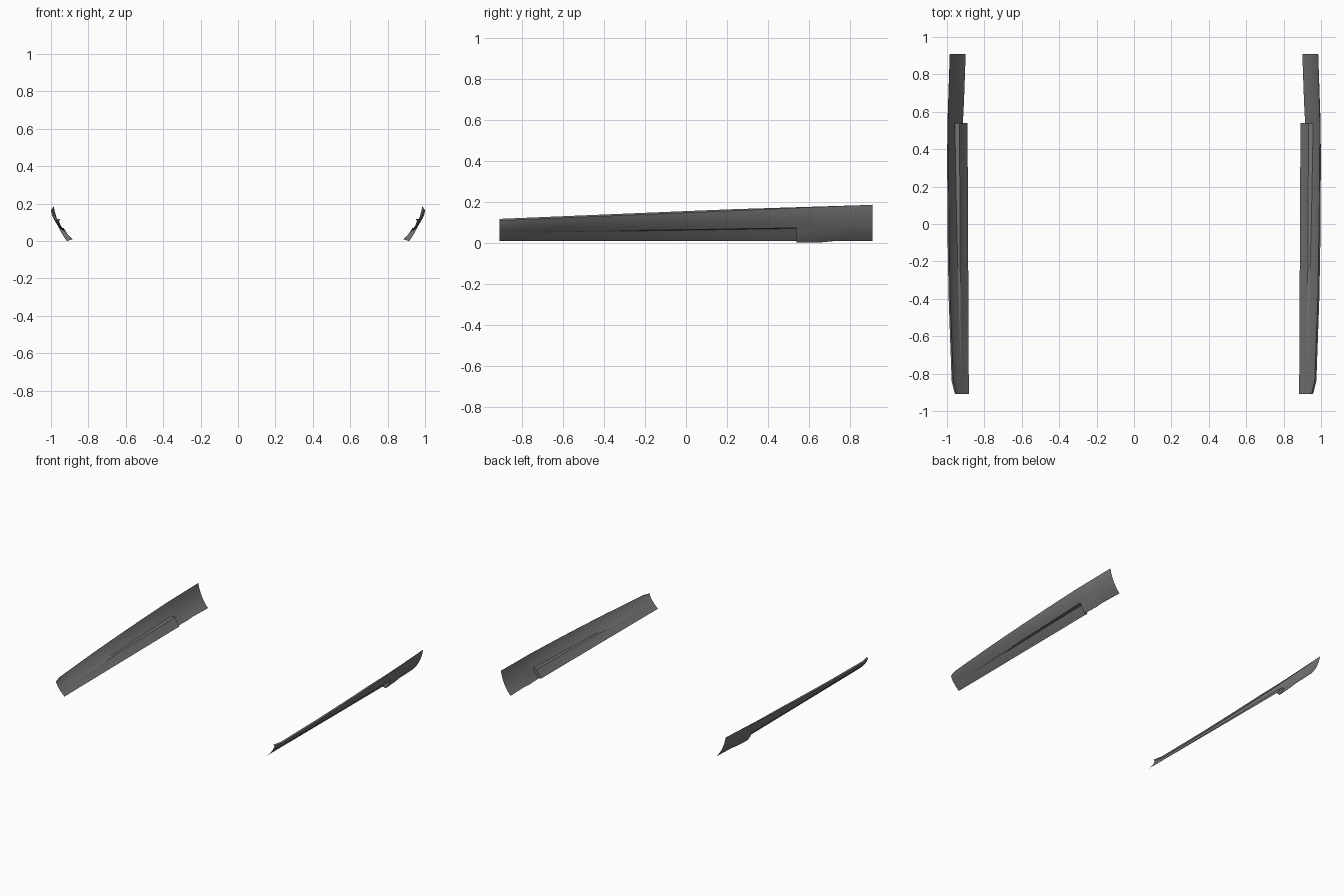
import bpy
import math

cube = bpy.data.objects.get("Cube")
if cube:
    bpy.data.objects.remove(cube, do_unlink=True)

grey = bpy.data.materials.new("dark grey plastic")
grey.use_nodes = True
grey.diffuse_color = (0.18, 0.18, 0.18, 1)
grey.node_tree.nodes["Principled BSDF"].inputs["Base Color"].default_value = (0.18, 0.18, 0.18, 1)

FRONT, STEP, BACK = -0.91, 0.54, 0.91


def interp(points, y):
    """Piecewise linear value along the length."""
    for (y0, v0), (y1, v1) in zip(points, points[1:]):
        if y <= y1:
            return v0 + (v1 - v0) * (y - y0) / (y1 - y0)
    return points[-1][1]


def arc(a, b, bulge, steps=4):
    """Cross-section points from a to b, bowed outward."""
    pts = []
    for k in range(steps + 1):
        t = k / steps
        pts.append((a[0] + (b[0] - a[0]) * t + bulge * 4 * t * (1 - t),
                    a[1] + (b[1] - a[1]) * t))
    return pts


def stations(y0, y1, n):
    return [y0 + (y1 - y0) * k / n for k in range(n + 1)]


def loft(name, sections):
    """Skin a list of cross-sections and mirror it to the other side."""
    rows = len(sections[0])
    verts = [p for s in sections for p in s]
    faces = []
    for i in range(len(sections) - 1):
        for j in range(rows - 1):
            a, b = i * rows + j, (i + 1) * rows + j
            faces.append((a, b, b + 1, a + 1))
    mesh = bpy.data.meshes.new(name)
    mesh.from_pydata(verts, [], faces)
    mesh.validate()
    mesh.materials.append(grey)
    obj = bpy.data.objects.new(name, mesh)
    bpy.context.collection.objects.link(obj)
    obj.modifiers.new("Mirror", "MIRROR").use_mirror_merge = False
    bpy.ops.object.select_all(action="DESELECT")
    obj.select_set(True)
    bpy.context.view_layer.objects.active = obj
    bpy.ops.object.shade_smooth_by_angle(angle=math.radians(25))
    return obj


# Guide lines along the length
def top_edge(y):
    x = interp([(FRONT, 0.957), (-0.84, 0.975), (-0.4, 0.991), (0, 0.998),
                (0.5, 0.999), (BACK, 0.985)], y)
    return x, interp([(FRONT, 0.108), (BACK, 0.185)], y)


def lip_edge(y):
    x, z = top_edge(y)
    fade = interp([(FRONT, 1), (0.2, 0.9), (0.85, 0), (BACK, 0)], y)
    return x - 0.009 * fade, z + 0.008 * fade


def crease(y):
    x = interp([(FRONT, 0.924), (0, 0.948), (STEP, 0.958), (BACK, 0.948)], y)
    return x, interp([(FRONT, 0.05), (STEP, 0.072), (BACK, 0.075)], y)


def rear_bottom(y):
    x = interp([(STEP, 0.915), (0.65, 0.909), (BACK, 0.9)], y)
    return x, interp([(STEP, 0), (0.67, 0.002), (0.72, 0.008), (BACK, 0.009)], y)


def panel_section(y):
    return arc((interp([(FRONT, 0.883), (STEP, 0.89)], y), 0.008),
               (crease(y)[0] - interp([(FRONT, 0.001), (STEP, 0.026)], y),
                crease(y)[1] - 0.003), 0.001)


def place(y, pts):
    return [(x, y, z) for x, z in pts]


# Upper skin, running the full length
length = [FRONT, -0.84] + stations(-0.7, STEP, 8) + stations(STEP, BACK, 4)[1:]
loft("upper_skirt", [place(y, arc(crease(y), top_edge(y), 0.005)) for y in length])

# Thin rolled lip along the top
loft("top_lip", [place(y, [top_edge(y), lip_edge(y)]) for y in length if y < 0.85])

# Recessed lower panel and the shelf joining it to the upper skin
front_length = stations(FRONT, STEP, 8)
loft("lower_panel", [place(y, panel_section(y)) for y in front_length])
loft("shelf", [place(y, [panel_section(y)[-1], crease(y)]) for y in front_length])

# Rear lower skin, flush with the upper skin
loft("rear_lower_skin", [place(y, arc(rear_bottom(y), crease(y), 0.003))
                         for y in stations(STEP, BACK, 6)])

# Wall closing the step between the recessed panel and the rear skin
loft("step_wall", [place(STEP, panel_section(STEP)),
                   place(STEP, arc(rear_bottom(STEP), crease(STEP), 0.003))])
